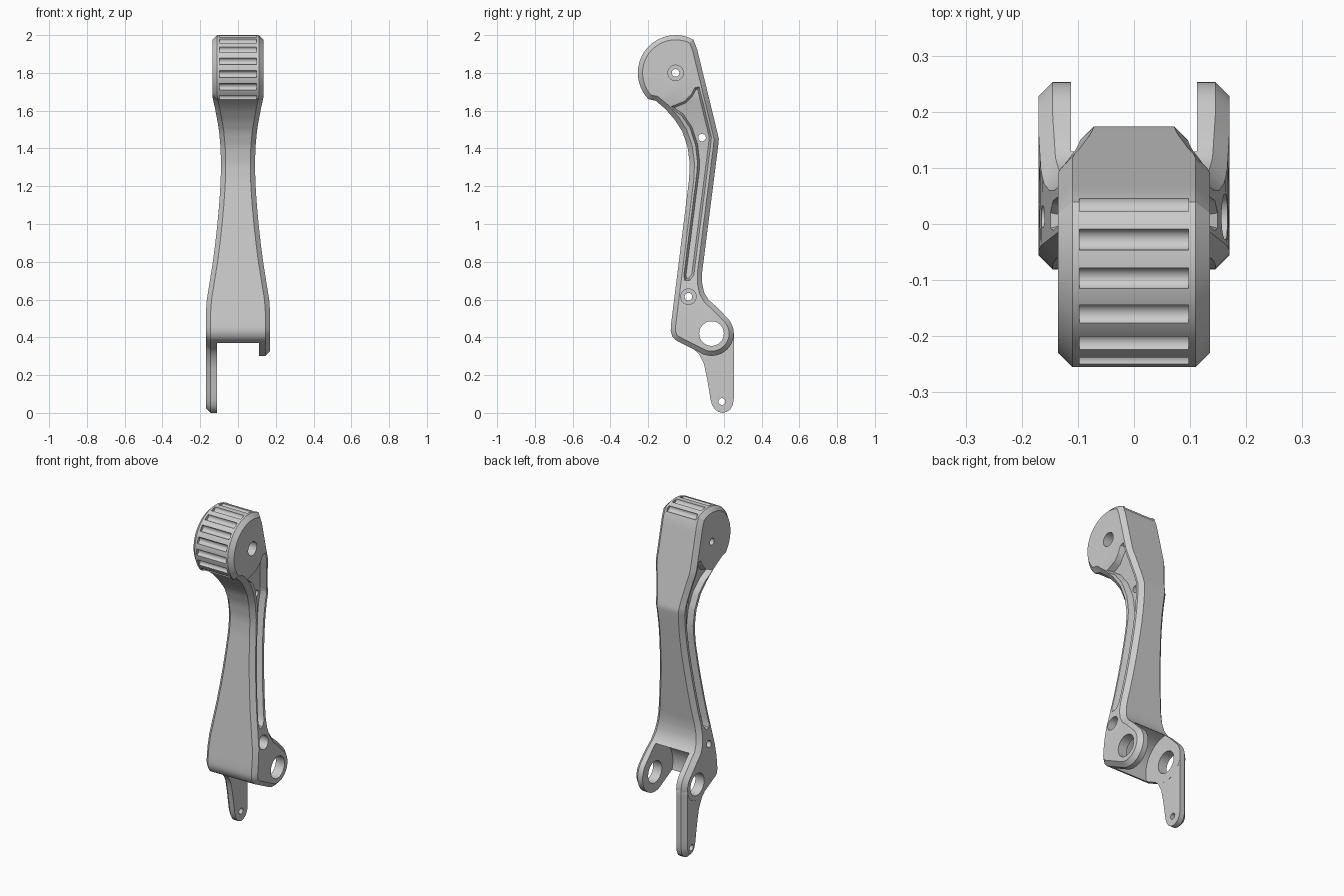
import bpy, bmesh
from math import sin, cos, radians, ceil, pi
from mathutils import Vector, Matrix

default = bpy.data.objects.get("Cube")
if default:
    bpy.data.objects.remove(default, do_unlink=True)

grey = bpy.data.materials.new("satin_grey")
grey.use_nodes = True
grey.diffuse_color = (0.6, 0.6, 0.6, 1)
grey.node_tree.nodes["Principled BSDF"].inputs["Base Color"].default_value = (0.6, 0.6, 0.6, 1)

CHAMFER = 0.025
HEAD, HEAD_R = Vector((-0.055, 1.8)), 0.2
PIVOT, EAR_R = Vector((0.135, 0.42)), 0.118
LOWER_BOLT, ARM_HOLE, TANG_HOLE = (0.013, 0.615), (0.085, 1.457), (0.19, 0.06)

# Half width of the arm at each height
WIDTHS = [(0, .17), (.53, .17), (.6, .165), (.7, .149), (.8, .133), (.9, .12), (1.0, .109),
          (1.1, .1), (1.2, .093), (1.3, .09), (1.4, .092), (1.5, .101), (1.62, .123),
          (1.67, .135), (2.1, .135)]


def half_width(z):
    for (z0, w0), (z1, w1) in zip(WIDTHS, WIDTHS[1:]):
        if z <= z1:
            return w0 + (w1 - w0) * max(0, z - z0) / (z1 - z0)
    return WIDTHS[-1][1]


def arc(centre, r, start, end, step=6):
    """Points on an arc, angles in degrees from vertical towards the back."""
    n = ceil(abs(end - start) / step)
    angles = [radians(start + (end - start) * i / n) for i in range(n + 1)]
    return [(centre[0] + r * sin(a), centre[1] + r * cos(a)) for a in angles]


def densify(points, step=0.035):
    out = []
    for a, b in zip(points, points[1:] + points[:1]):
        a, b = Vector(a), Vector(b)
        n = max(1, ceil((b - a).length / step))
        out += [a.lerp(b, i / n) for i in range(n)]
    return out


def inset(points, d):
    """Shrink a closed clockwise outline by d."""
    out = []
    for i, p in enumerate(points):
        e0 = (p - points[i - 1]).normalized()
        e1 = (points[(i + 1) % len(points)] - p).normalized()
        n0, n1 = Vector((e0.y, -e0.x)), Vector((e1.y, -e1.x))
        n = (n0 + n1).normalized()
        out.append(p + n * d / max(n.dot(n0), 0.6))
    return out


def finish(name, bm):
    """Turn the faces outwards and make an object."""
    bmesh.ops.recalc_face_normals(bm, faces=bm.faces)
    if bm.calc_volume(signed=True) < 0:
        bmesh.ops.reverse_faces(bm, faces=bm.faces)
    mesh = bpy.data.meshes.new(name)
    bm.to_mesh(mesh)
    bm.free()
    mesh.materials.append(grey)
    obj = bpy.data.objects.new(name, mesh)
    bpy.context.collection.objects.link(obj)
    return obj


def loft(name, outline, layers):
    """Skin inset copies of an outline; each layer is (inset, x from height)."""
    bm = bmesh.new()
    rings = []
    for d, x_of in layers:
        rings.append([bm.verts.new((x_of(p.y), p.x, p.y)) for p in inset(outline, d)])
    n = len(outline)
    for a, b in zip(rings, rings[1:]):
        for i in range(n):
            j = (i + 1) % n
            bm.faces.new((a[i], a[j], b[j], b[i]))
    caps = [bm.faces.new(rings[0][::-1]), bm.faces.new(rings[-1])]
    bm.normal_update()
    bmesh.ops.triangulate(bm, faces=caps)
    return finish(name, bm)


def cylinders(name, centres, r, x0, x1, segments=32):
    """Cylinders along x at the given (y, z) centres."""
    bm = bmesh.new()
    for y, z in centres:
        place = Matrix.Translation(((x0 + x1) / 2, y, z)) @ Matrix.Rotation(pi / 2, 4, 'Y')
        bmesh.ops.create_cone(bm, cap_ends=True, segments=segments, radius1=r, radius2=r,
                              depth=x1 - x0, matrix=place)
    return finish(name, bm)


def activate(obj):
    bpy.ops.object.select_all(action='DESELECT')
    obj.select_set(True)
    bpy.context.view_layer.objects.active = obj


def cut(obj, cutter):
    mod = obj.modifiers.new("cut", 'BOOLEAN')
    mod.operation, mod.solver, mod.object = 'DIFFERENCE', 'EXACT', cutter
    cutter.hide_render = True
    activate(obj)
    bpy.ops.object.modifier_apply(modifier=mod.name)
    bpy.data.objects.remove(cutter, do_unlink=True)


# Lever arm: side outline with head, bent arm and pivot ears
outline = densify(
    arc(HEAD, HEAD_R, -134, 28)
    + [(.059, 1.925), (.166, 1.485), (.174, 1.45), (.17, 1.41), (.085, .74), (.085, .69),
       (.095, .64), (.118, .6), (.16, .563)]
    + arc(PIVOT, EAR_R, 42, 202)
    + [(-.055, .385), (-.073, .405), (-.081, .435), (-.079, .47), (.016, 1.235), (.02, 1.32),
       (.008, 1.41), (-.02, 1.49), (-.058, 1.55), (-.11, 1.61), (-.16, 1.652)])
arm = loft("lever_arm", outline, [
    (CHAMFER, lambda z: -half_width(z)),
    (0, lambda z: CHAMFER - half_width(z)),
    (0, lambda z: half_width(z) - CHAMFER),
    (CHAMFER, half_width)])

# Recessed pocket with sloping walls on both sides of the arm
pocket = densify(
    [(-.08, 1.622), (-.055, 1.632), (-.01, 1.65), (.025, 1.685), (.045, 1.722), (.07, 1.728),
     (.135, 1.46), (.13, 1.41), (.042, .73), (.02, .7), (-.008, .7), (-.012, .73), (.058, 1.28),
     (.06, 1.33), (.05, 1.42), (.02, 1.51), (-.025, 1.575), (-.06, 1.598)])
for side in (-1, 1):
    cut(arm, loft("pocket_cutter", pocket, [
        (-0.006, lambda z: side * (half_width(z) + 0.02)),
        (0.012, lambda z: side * (half_width(z) - 0.035))]))

# Clearance slot between the ears
cut(arm, cylinders("slot_cutter", [PIVOT], 0.17, -0.112, 0.112, 64))

# Grip grooves around the head
grooves = [arc(HEAD, HEAD_R, 28 - 20 * i, 29 - 20 * i)[0] for i in range(9)]
cut(arm, cylinders("groove_cutter", grooves, 0.019, -0.097, 0.097, 20))

# Bolt holes, counterbores on the left, and the pivot hole
cut(arm, cylinders("bolt_cutter", [HEAD, LOWER_BOLT, ARM_HOLE], 0.02, -0.3, 0.3))
cut(arm, cylinders("counterbore_cutter", [HEAD, LOWER_BOLT], 0.041, 0.08, 0.3))
cut(arm, cylinders("pivot_cutter", [PIVOT], 0.065, -0.3, 0.3, 48))

# Long tang below the right ear
tang_outline = densify(
    [(.02, .42), (.08, .49), (.22, .49), (.253, .42), (.253, .075), (.248, .043), (.235, .019),
     (.215, .005), (.192, 0), (.17, .006), (.152, .02), (.138, .042), (.13, .07), (.112, .18),
     (.095, .26), (.07, .31), (.035, .345)])
tang = loft("tang", tang_outline, [
    (CHAMFER, lambda z: -0.1695),
    (0, lambda z: CHAMFER - 0.1695),
    (0, lambda z: -0.1125)])
cut(tang, cylinders("tang_hole_cutter", [TANG_HOLE], 0.018, -0.3, 0.3))
cut(tang, cylinders("pivot_cutter", [PIVOT], 0.065, -0.3, 0.3, 48))

for part in (arm, tang):
    activate(part)
    bpy.ops.object.shade_smooth_by_angle(angle=radians(28))
